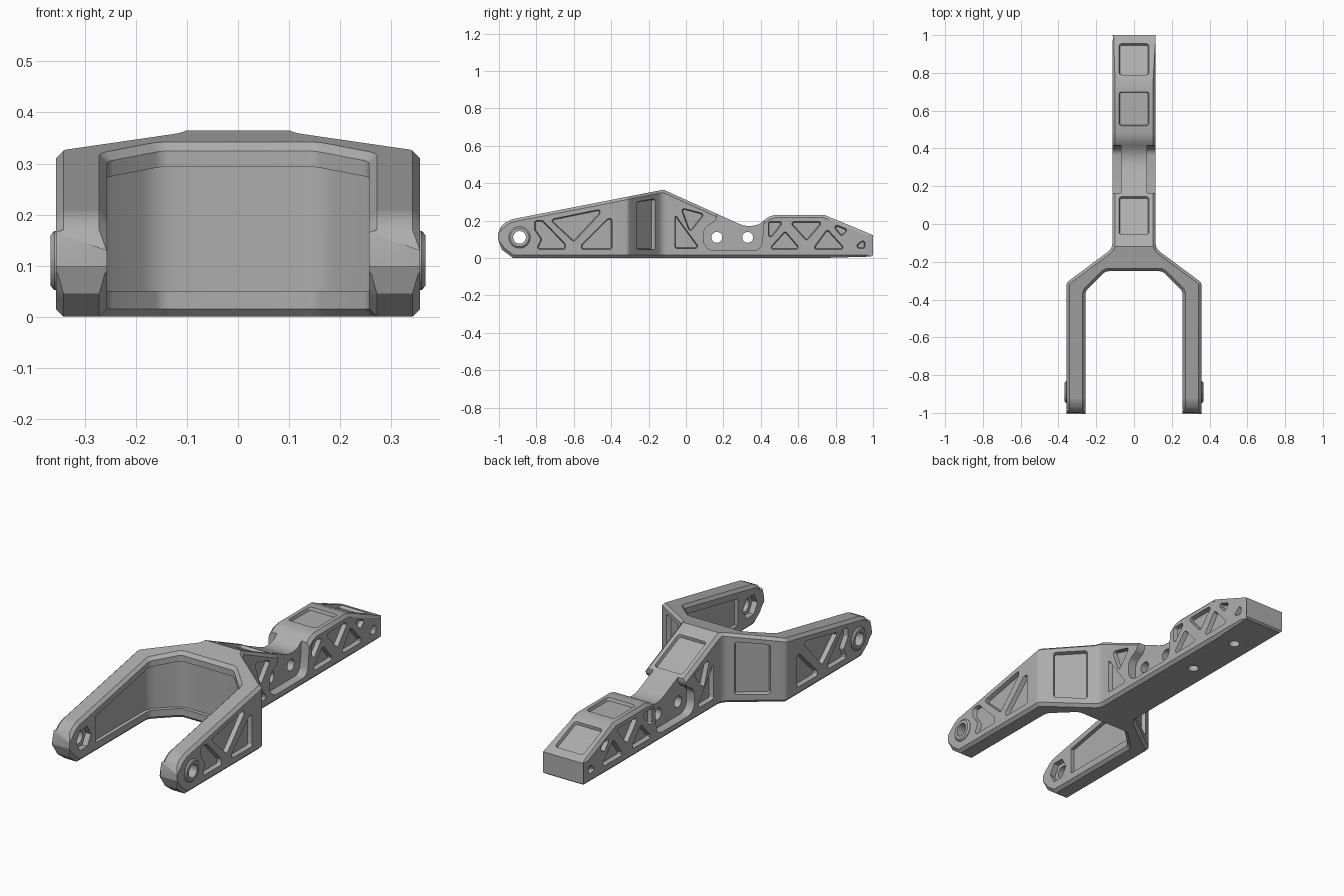
import bpy, bmesh, math
from mathutils import Vector, Matrix

if "Cube" in bpy.data.objects:
    bpy.data.objects.remove(bpy.data.objects["Cube"], do_unlink=True)

grey = bpy.data.materials.new("machined_grey")
grey.use_nodes = True
grey.diffuse_color = (0.42, 0.42, 0.42, 1)
grey.node_tree.nodes["Principled BSDF"].inputs["Base Color"].default_value = (0.42, 0.42, 0.42, 1)

SPINE, ARM, INNER = 0.115, 0.357, 0.257   # half widths
EYE = (-0.89, 0.11)
TOP = [(-1, .13), (-.99, .165), (-.965, .19), (-.93, .207), (-.12, .365), (.28, .184),
       (.31, .173), (.35, .17), (.39, .18), (.44, .219), (.475, .23), (.74, .23), (1, .122)]
BOTTOM = [(-1, .085), (-.985, .045), (-.925, 0), (.98, 0), (1, .015)]


# ---- helpers ----
def height(profile, y):
    for (ya, za), (yb, zb) in zip(profile, profile[1:]):
        if y <= yb + 1e-6:
            return za + (zb - za) * (y - ya) / (yb - ya)
    return profile[-1][1]


def fillet(points, radius, steps=4):
    """Round the corners of a polygon; radius may be one value or one per corner."""
    pts = [Vector(p) for p in points]
    out = []
    for i, p in enumerate(pts):
        r = radius[i] if isinstance(radius, list) else radius
        da, db = pts[i - 1] - p, pts[(i + 1) % len(pts)] - p
        half = da.angle(db) / 2
        if r == 0 or half > 1.56:
            out.append(p)
            continue
        t = min(r / math.tan(half), 0.45 * min(da.length, db.length))
        da, db = da.normalized(), db.normalized()
        centre = p + (da + db).normalized() * t / math.cos(half)
        va, vb = p + da * t - centre, p + db * t - centre
        for k in range(steps + 1):
            out.append(centre + va.lerp(vb, k / steps).normalized() * va.length)
    return out


def inset(pts, d):
    n = len(pts)
    area = sum(pts[i - 1].cross(pts[i]) for i in range(n))
    s = 1 if area > 0 else -1
    out = []
    for i, p in enumerate(pts):
        a, b = (p - pts[i - 1]).normalized(), (pts[(i + 1) % n] - p).normalized()
        na, nb = Vector((-a.y, a.x)) * s, Vector((-b.y, b.x)) * s
        out.append(p + (na + nb) * d / (1 + na.dot(nb)))
    return out


def circle(c, r, n=32):
    return [Vector((c[0] + r * math.cos(2 * math.pi * i / n),
                    c[1] + r * math.sin(2 * math.pi * i / n))) for i in range(n)]


def loft(bm, rings):
    """Closed solid through rings of equal length."""
    loops = [[bm.verts.new(p) for p in ring] for ring in rings]
    for a, b in zip(loops, loops[1:]):
        for i in range(len(a)):
            bm.faces.new((a[i - 1], a[i], b[i], b[i - 1]))
    bm.faces.new(loops[0][::-1])
    bm.faces.new(loops[-1])


def frame(origin, u, v, n):
    m = Matrix((u, v, n)).transposed().to_4x4()
    m.translation = origin
    return m


def side_frame(x, s, facing=1):
    return frame((s * x, 0, 0), (0, 1, 0), (0, 0, 1), (s * facing, 0, 0))


def extrude(bm, m, levels):
    loft(bm, [[m @ Vector((p.x, p.y, d)) for p in pts] for pts, d in levels])


def pocket(bm, m, points, depth=0.022, radius=0.012, taper=0.005):
    pts = fillet(points, radius)
    extrude(bm, m, [(pts, 0.02), (pts, 0), (inset(pts, taper), -depth)])


def make_object(name, bm):
    bmesh.ops.recalc_face_normals(bm, faces=bm.faces[:])
    mesh = bpy.data.meshes.new(name)
    bm.to_mesh(mesh)
    bm.free()
    mesh.materials.append(grey)
    ob = bpy.data.objects.new(name, mesh)
    bpy.context.collection.objects.link(ob)
    return ob


def select_only(ob):
    bpy.ops.object.select_all(action='DESELECT')
    ob.select_set(True)
    bpy.context.view_layer.objects.active = ob


def cut(ob, cutter):
    mod = ob.modifiers.new("cut", 'BOOLEAN')
    mod.operation, mod.solver, mod.object = 'DIFFERENCE', 'EXACT', cutter
    select_only(ob)
    bpy.ops.object.modifier_apply(modifier=mod.name)


# ---- forked body: plan outline, sliced along y and fitted to the side profile ----
half = [(SPINE, 1), (SPINE, -.13), (ARM, -.31), (ARM, -1),
        (INNER, -1), (INNER, -.355), (.15, -.25)]
radii = [0, .05, .03, 0, 0, .04, .04]
plan = fillet(half + [(-x, y) for x, y in half[::-1]], radii + radii[::-1])
bm = bmesh.new()
loft(bm, [[(p.x, p.y, z) for p in plan] for z in (0, 1)])
for y in sorted({p[0] for p in TOP + BOTTOM}):
    if abs(y) < 1:
        bmesh.ops.bisect_plane(bm, geom=bm.verts[:] + bm.edges[:] + bm.faces[:],
                               dist=1e-5, plane_co=(0, y, 0), plane_no=(0, 1, 0))
for v in bm.verts:
    v.co.z = height(TOP if v.co.z > 0.5 else BOTTOM, v.co.y)
bmesh.ops.recalc_face_normals(bm, faces=bm.faces[:])
bm.normal_update()


def is_side(f):
    return abs(f.normal.z) < 0.01 and abs(f.calc_center_median().y) < 0.99


rim = [e for e in bm.edges if len(e.link_faces) == 2
       and is_side(e.link_faces[0]) != is_side(e.link_faces[1])]
bmesh.ops.bevel(bm, geom=rim, offset=0.015, offset_type='OFFSET', segments=1,
                profile=0.5, affect='EDGES', clamp_overlap=False)
body = make_object("forked_body", bm)

# ---- pockets ----
arm_pockets = [
    [(-.81, .2), (-.765, .2), (-.645, .075), (-.645, .045), (-.8, .045), (-.775, .1), (-.81, .15)],
    [(-.73, .205), (-.46, .26), (-.46, .235), (-.6, .085)],
    [(-.42, .21), (-.395, .21), (-.395, .045), (-.56, .045), (-.56, .07)]]
spine_pockets = [
    [(-.06, .05), (-.06, .24), (-.035, .2), (.075, .05)],
    [(-.03, .27), (.1, .235), (.02, .135)],
    [(.44, .195), (.525, .195), (.44, .09)],
    [(.44, .045), (.615, .045), (.53, .145)],
    [(.55, .195), (.735, .195), (.645, .09)],
    [(.675, .045), (.855, .045), (.755, .155)],
    [(.77, .19), (.87, .15), (.83, .115)],
    [(.895, .055), (.958, .048), (.958, .105)]]
link_recess = [(.165, .3), (.165, .2), (.095, .16), (.095, .04), (.4, .04), (.41, .12), (.425, .3)]

bm = bmesh.new()
for s in (1, -1):
    for shape in arm_pockets:
        pocket(bm, side_frame(ARM, s), shape)
    for shape in spine_pockets:
        pocket(bm, side_frame(SPINE, s), shape)
    pocket(bm, side_frame(SPINE, s), link_recess, 0.045, [0, .04, .05, .06, .06, .06, 0], 0)
    # hexagonal nut seat inside each arm
    nut = circle(EYE, 0.06, 6)
    extrude(bm, side_frame(INNER, s, -1), [(nut, 0.02), (nut, -0.03)])
    # window on the slanted shoulder
    a, b = Vector((s * SPINE, -.13, 0)), Vector((s * ARM, -.31, 0))
    along = (b - a).normalized()
    out = Vector((-s * along.y, s * along.x, 0))
    pocket(bm, frame(a, along, (0, 0, 1), out),
           [(.058, .045), (.225, .045), (.225, .3), (.058, .317)], 0.02)

# square pockets on the top faces
for y0, y1 in ((-.055, .145), (.52, .7), (.79, .955)):
    a, b = Vector((0, y0, height(TOP, y0))), Vector((0, y1, height(TOP, y1)))
    v = (b - a).normalized()
    size = (b - a).length
    pocket(bm, frame(a, (1, 0, 0), v, Vector((1, 0, 0)).cross(v)),
           [(-.08, 0), (.08, 0), (.08, size), (-.08, size)], 0.015, 0.015)

# shallow band running round the inside of the fork
band = [(.277, -.79), (.277, -.345), (.16, -.23)]
band = fillet(band + [(-x, y) for x, y in band[::-1]], [0, .1, .1, .1, .1, 0], 6)
loft(bm, [[(p.x, p.y, .05) for p in band],
          [(p.x, p.y, height(TOP, p.y) - .046) for p in band]])
pockets = make_object("pocket_cutter", bm)

# ---- bolt holes ----
bm = bmesh.new()
for centre, r in ((EYE, .034), ((.165, .11), .029), ((.33, .11), .029)):
    ring = circle(centre, r)
    extrude(bm, side_frame(0, 1), [(ring, -0.5), (ring, 0.5)])
for y in (.455, .77):
    ring = circle((0, y), .026)
    extrude(bm, Matrix.Identity(4), [(ring, -0.05), (ring, 0.1)])
holes = make_object("hole_cutter", bm)

# ---- raised bosses outside the arm eyes ----
parts = [body]
for s, side in ((1, "left"), (-1, "right")):
    bm = bmesh.new()
    extrude(bm, side_frame(ARM, s), [(circle(EYE, .058), -0.01), (circle(EYE, .058), 0.003),
                                     (circle(EYE, .05), 0.01)])
    parts.append(make_object(side + "_eye_boss", bm))

cut(body, pockets)
for ob in parts:
    cut(ob, holes)
    select_only(ob)
    bpy.ops.object.shade_smooth_by_angle(angle=math.radians(26))
for helper in (pockets, holes):
    bpy.data.objects.remove(helper, do_unlink=True)
